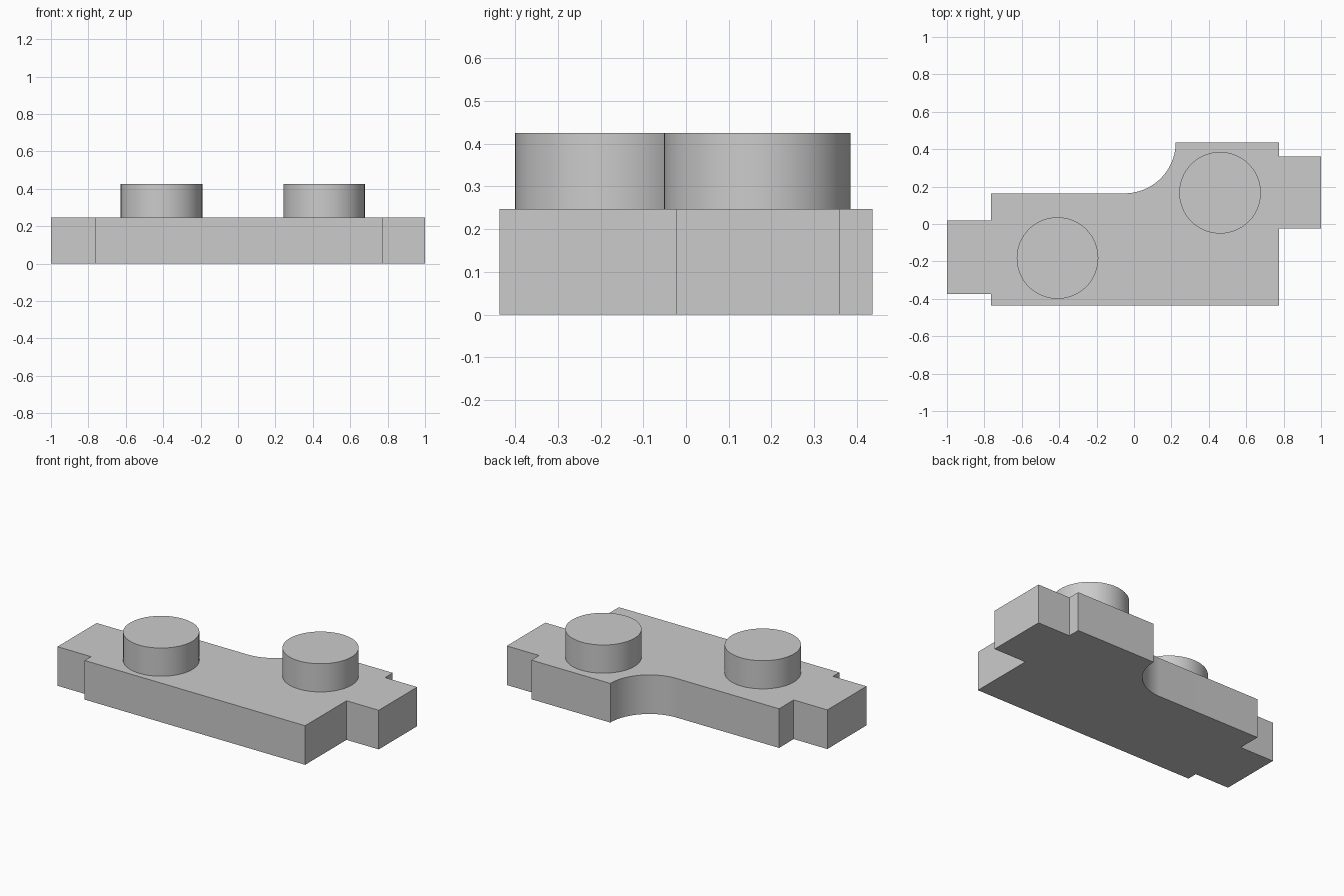
import bpy, bmesh, math

cube = bpy.data.objects.get("Cube")
if cube:
    bpy.data.objects.remove(cube, do_unlink=True)

BASE_TOP, STUD_TOP = 0.247, 0.425

grey = bpy.data.materials.new("light_grey")
grey.use_nodes = True
grey.diffuse_color = (0.6, 0.6, 0.6, 1)
grey.node_tree.nodes["Principled BSDF"].inputs["Base Color"].default_value = (0.6, 0.6, 0.6, 1)


def arc(cx, cy, r, start, end, steps):
    angles = [math.radians(start + (end - start) * i / steps) for i in range(steps + 1)]
    return [(cx + r * math.cos(a), cy + r * math.sin(a)) for a in angles]


def extrude_outline(name, outline, z0, z1):
    """Solid prism from a counter-clockwise outline."""
    bm = bmesh.new()
    face = bm.faces.new([bm.verts.new((x, y, z0)) for x, y in outline])
    top = bmesh.ops.extrude_face_region(bm, geom=[face], use_keep_orig=True)
    verts = [v for v in top["geom"] if isinstance(v, bmesh.types.BMVert)]
    bmesh.ops.translate(bm, verts=verts, vec=(0, 0, z1 - z0))
    bmesh.ops.recalc_face_normals(bm, faces=bm.faces)
    mesh = bpy.data.meshes.new(name)
    bm.to_mesh(mesh)
    bm.free()
    mesh.materials.append(grey)
    obj = bpy.data.objects.new(name, mesh)
    bpy.context.collection.objects.link(obj)
    bpy.ops.object.select_all(action='DESELECT')
    obj.select_set(True)
    bpy.context.view_layer.objects.active = obj
    bpy.ops.object.shade_smooth_by_angle(angle=math.radians(30))
    return obj


# Base plate: end tabs and a concave quarter-round step at the back
right_side = [(-0.765, -0.437), (0.775, -0.437), (0.775, -0.024),
              (1, -0.024), (1, 0.36), (0.775, 0.36), (0.775, 0.437)]
hollow = arc(-0.05, 0.437, 0.273, 0, -90, 32)
left_side = [(-0.765, 0.164), (-0.765, 0.018), (-1, 0.018),
             (-1, -0.373), (-0.765, -0.373)]
extrude_outline("base_plate", right_side + hollow + left_side, 0, BASE_TOP)

# Round studs on top
for name, x, y in (("front_stud", -0.409, -0.182), ("back_stud", 0.46, 0.167)):
    extrude_outline(name, arc(x, y, 0.218, 0, 360, 96)[:-1], BASE_TOP, STUD_TOP)
